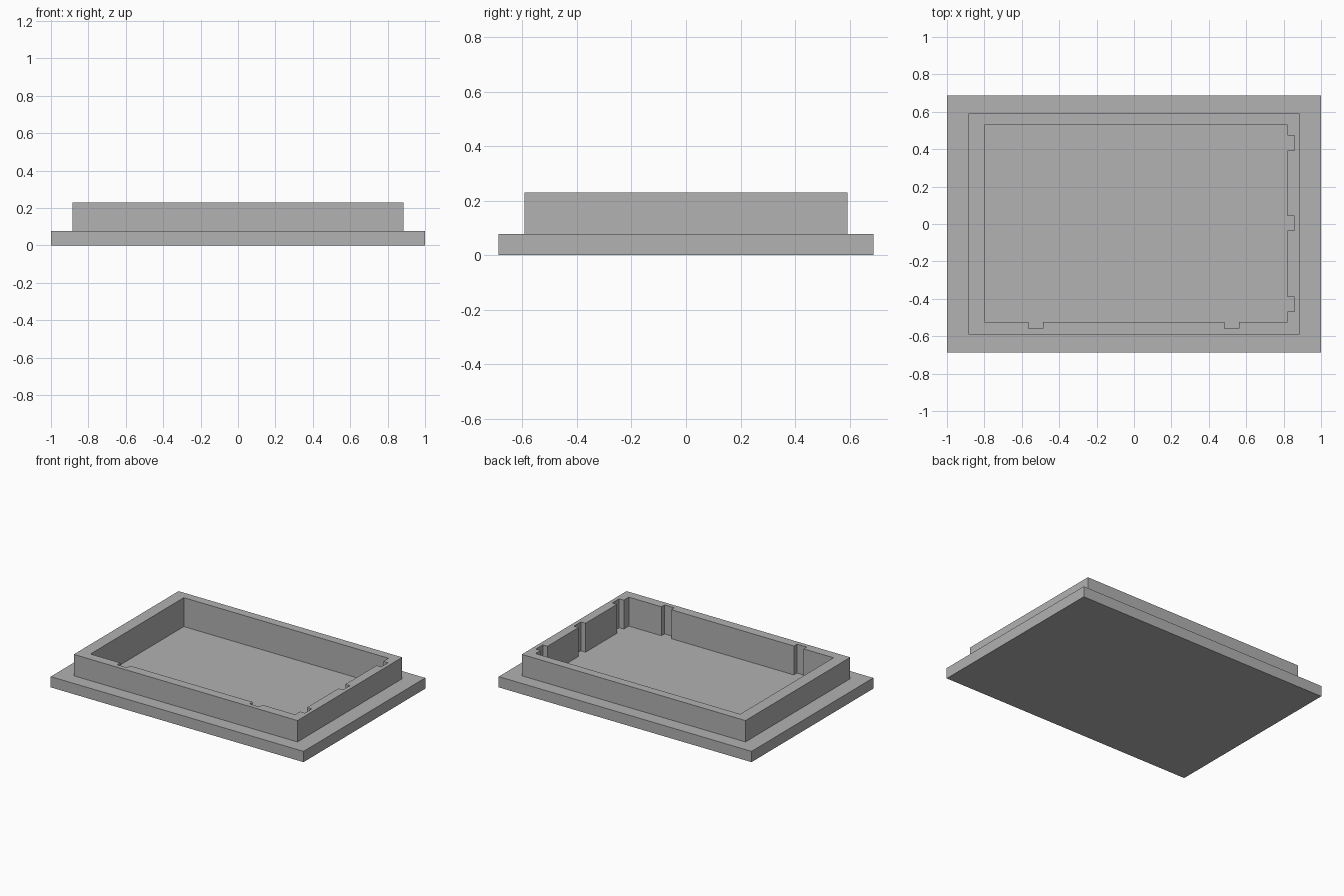
import bpy
import bmesh

if "Cube" in bpy.data.objects:
    bpy.data.objects.remove(bpy.data.objects["Cube"], do_unlink=True)

grey = bpy.data.materials.new("plain grey")
grey.use_nodes = True
colour = (0.445, 0.445, 0.445, 1)
grey.diffuse_color = colour
grey.node_tree.nodes["Principled BSDF"].inputs["Base Color"].default_value = colour

SLAB_TOP, RIM_TOP, FLOOR = 0.077, 0.23, 0.023


def prism(name, outline, bottom, top):
    """Extrude a counter-clockwise outline between two heights."""
    bm = bmesh.new()
    face = bm.faces.new([bm.verts.new((x, y, bottom)) for x, y in outline])
    up = bmesh.ops.extrude_face_region(bm, geom=[face], use_keep_orig=True)["geom"]
    for v in up:
        if isinstance(v, bmesh.types.BMVert):
            v.co.z = top
    bmesh.ops.recalc_face_normals(bm, faces=bm.faces)
    mesh = bpy.data.meshes.new(name)
    bm.to_mesh(mesh)
    bm.free()
    mesh.materials.append(grey)
    obj = bpy.data.objects.new(name, mesh)
    bpy.context.collection.objects.link(obj)
    return obj


def rectangle(x, y):
    return [(-x, -y), (x, -y), (x, y), (-x, y)]


def combine(target, other, operation):
    """Apply a boolean, then discard the helper."""
    bpy.context.view_layer.objects.active = target
    mod = target.modifiers.new(operation.title(), "BOOLEAN")
    mod.operation, mod.solver, mod.object = operation, "EXACT", other
    bpy.ops.object.modifier_apply(modifier=mod.name)
    bpy.data.objects.remove(other, do_unlink=True)


# Flanged slab with the raised rim block, overlapping for a clean union
tray = prism("tray", rectangle(1, 0.688), 0, SLAB_TOP)
rim = prism("rim", rectangle(0.885, 0.592), FLOOR, RIM_TOP)
combine(tray, rim, "UNION")

# Pocket outline, stepping outward at each slot in the front and left walls
left, right, front, back = -0.80, 0.82, -0.525, 0.53
front_slot, side_slot, half = -0.56, 0.857, 0.039
outline = [(left, front)]
for x in (-0.525, 0.523):
    outline += [(x - half, front), (x - half, front_slot),
                (x + half, front_slot), (x + half, front)]
outline.append((right, front))
for y in (-0.43, 0.003, 0.433):
    outline += [(right, y - half), (side_slot, y - half),
                (side_slot, y + half), (right, y + half)]
outline += [(right, back), (left, back)]

# Hollow the tray down to its thin floor
pocket = prism("pocket_cutter", outline, FLOOR, RIM_TOP + 0.1)
pocket.hide_render = True
combine(tray, pocket, "DIFFERENCE")
